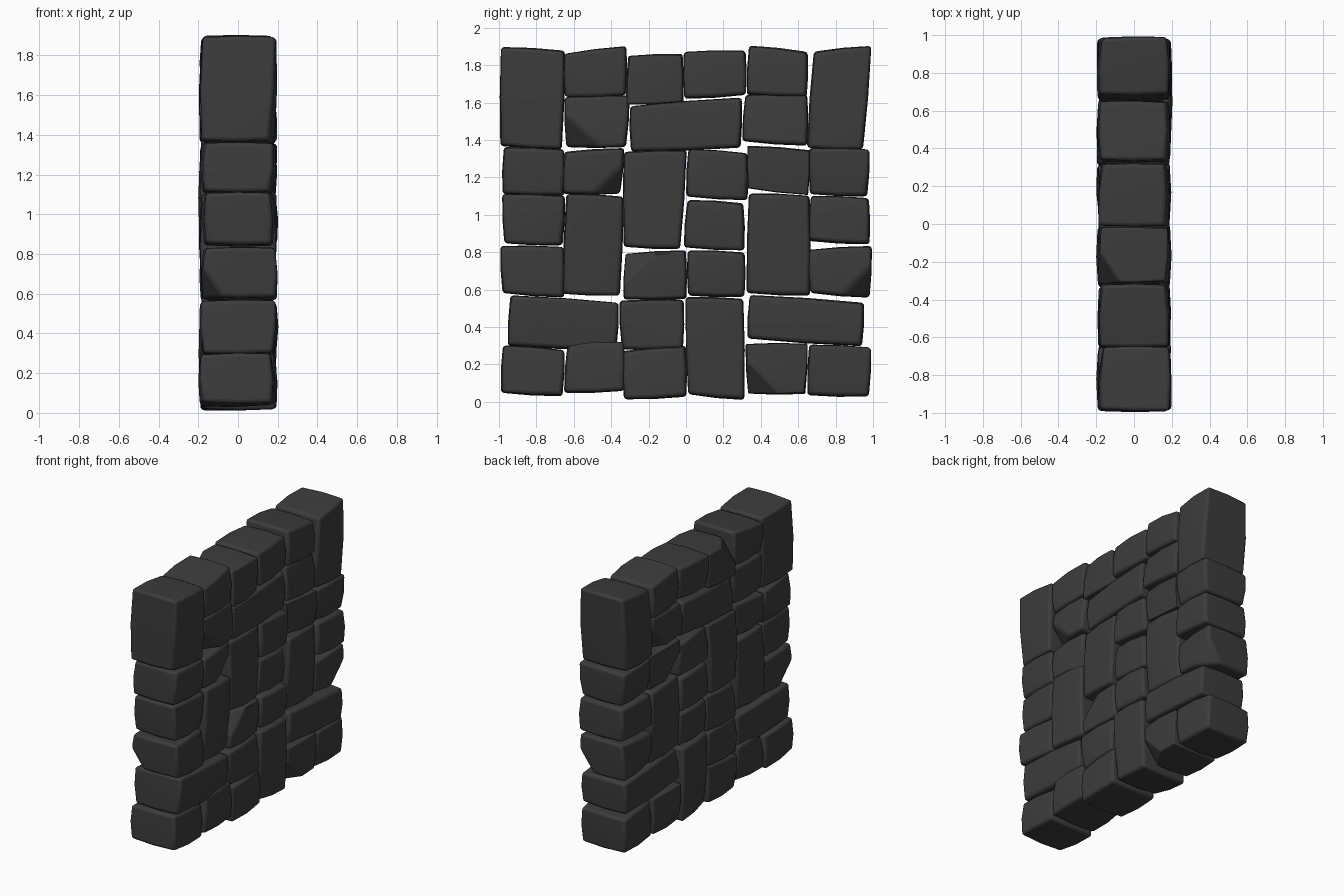
import bpy, bmesh, math, random
from mathutils import Vector

if "Cube" in bpy.data.objects:
    bpy.data.objects.remove(bpy.data.objects["Cube"], do_unlink=True)
random.seed(7)

stone_grey = bpy.data.materials.new("dark_stone_grey")
stone_grey.use_nodes = True
colour = (0.045, 0.045, 0.045, 1)
stone_grey.diffuse_color = colour
shader = next(n for n in stone_grey.node_tree.nodes if n.type == "BSDF_PRINCIPLED")
shader.inputs["Base Color"].default_value = colour
shader.inputs["Roughness"].default_value = 0.9


def block_corner(sx, sy, sz, half, slant):
    """Corner of an uneven block; slant = top rise, bottom rise, left lean, right lean in hundredths."""
    rise = (slant[0] if sz > 0 else slant[1]) * 0.01
    lean = (slant[3] if sy > 0 else slant[2]) * 0.01
    return Vector((sx * half.x + random.uniform(-0.018, 0.018),
                   sy * (half.y - abs(lean) / 2) + sz * lean / 2 + random.uniform(-0.005, 0.005),
                   sz * (half.z - abs(rise) / 2) + sy * rise / 2 + random.uniform(-0.005, 0.005)))


def make_stone(name, y0, y1, z0, z1, slant, chip=None):
    """Slightly domed block, with an optional chipped corner (sx, sy, sz)."""
    half = Vector((0.19, (y1 - y0) / 2 + 0.005, (z1 - z0) / 2 + 0.005))
    corners = {(sx, sy, sz): block_corner(sx, sy, sz, half, slant)
               for sx in (-1, 1) for sy in (-1, 1) for sz in (-1, 1)}
    bm = bmesh.new()
    bmesh.ops.create_cube(bm, size=2)
    bmesh.ops.subdivide_edges(bm, edges=bm.edges[:], cuts=1, use_grid_fill=True)
    for v in bm.verts:
        s = v.co.copy()
        inset = sum(abs(c) > 0.5 for c in s) - 1
        p = Vector((0, 0, 0))
        for key, corner in corners.items():
            p += corner * math.prod((1 + c * k) / 2 for c, k in zip(s, key))
        v.co = p - Vector((s.x * 0.009, s.y * 0.005, s.z * 0.005)) * inset
    if chip:
        normal = Vector((chip[0] / 0.14, chip[1] / 0.2, chip[2] / 0.2))
        tip = Vector([c * h for c, h in zip(chip, half)])
        cut = bmesh.ops.bisect_plane(bm, geom=bm.verts[:] + bm.edges[:] + bm.faces[:],
                                     plane_co=tip - Vector((chip[0] * 0.14, 0, 0)),
                                     plane_no=normal, clear_outer=True)
        rim = [e for e in cut["geom_cut"] if isinstance(e, bmesh.types.BMEdge)]
        bmesh.ops.contextual_create(bm, geom=rim)
    bmesh.ops.recalc_face_normals(bm, faces=bm.faces[:])
    mesh = bpy.data.meshes.new(name)
    bm.to_mesh(mesh)
    bm.free()
    mesh.materials.append(stone_grey)
    stone = bpy.data.objects.new(name, mesh)
    stone.location = (0, (y0 + y1) / 2, (z0 + z1) / 2)
    bpy.context.collection.objects.link(stone)
    bevel = stone.modifiers.new("worn_edges", "BEVEL")
    bevel.width = 0.018
    bevel.segments = 3
    bevel.limit_method = "ANGLE"
    bevel.angle_limit = math.radians(32)
    bpy.ops.object.select_all(action="DESELECT")
    stone.select_set(True)
    bpy.context.view_layer.objects.active = stone
    bpy.ops.object.shade_smooth_by_angle(angle=math.radians(35))


# Each stone: y range, z range, slants of its four sides, optional chipped corner
foundation = [
    (-.99, -.65, .03, .30, (-2, -2, 1, 1)),
    (-.65, -.33, .05, .32, (0, 1, 2, 0)),
    (-.34, 0, .01, .30, (3, 2, -1, 0)),
    (0, .31, .01, .56, (-1, -3, -1, 0)),
    (.32, .65, .04, .31, (0, 0, -1, 1), (1, -1, -1)),
    (.65, .99, .03, .31, (-2, -1, 1, 1))]
long_course = [
    (-.95, -.36, .28, .57, (-4, -2, 1, 1)),
    (-.36, -.01, .28, .55, (1, 0, -2, 1)),
    (.33, .95, .30, .57, (-4, -4, 1, 1))]
lower_course = [
    (-.99, -.65, .56, .83, (0, -2, -1, 0), (-1, -1, -1)),
    (-.33, 0, .55, .81, (2, 0, 1, 0), (1, -1, 1)),
    (.01, .31, .56, .81, (-1, -1, 0, 0)),
    (.65, .99, .56, .83, (2, -2, -1, 1), (1, 1, -1))]
upright = [
    (-.66, -.33, .57, 1.11, (-1, -1, 2, 2)),
    (.32, .66, .57, 1.11, (-1, -1, 2, 0)),
    (-.33, 0, .82, 1.35, (1, -1, 0, 3))]
middle_course = [
    (-.98, -.65, .84, 1.11, (-1, -1, -1, 1)),
    (-.01, .31, .81, 1.08, (-2, -2, 2, 0)),
    (.66, .98, .84, 1.10, (-1, -2, 1, 0))]
upper_course = [
    (-.985, -.65, 1.10, 1.36, (-1, -1, 1, 0)),
    (-.66, -.33, 1.11, 1.36, (2, 0, 1, 2), (1, 1, -1)),
    (0, .33, 1.08, 1.35, (-2, -2, 1, 0)),
    (.33, .66, 1.11, 1.37, (-2, -3, 0, 1), (-1, -1, -1)),
    (.66, .98, 1.10, 1.36, (-1, -1, 0, 1))]
bridging_course = [
    (-.65, -.30, 1.36, 1.64, (1, 0, -1, 2), (1, -1, -1)),
    (-.30, .30, 1.34, 1.63, (5, 2, -1, 1)),
    (.30, .65, 1.37, 1.64, (0, -2, 2, 0), (-1, 1, -1))]
top_course = [
    (-.65, -.32, 1.63, 1.90, (4, 1, 0, 0)),
    (-.32, -.01, 1.59, 1.86, (1, 1, 1, -1), (-1, -1, 1)),
    (-.01, .32, 1.62, 1.88, (1, 2, 0, 0)),
    (.32, .65, 1.63, 1.90, (-3, -1, 2, 0))]
end_pillar = [
    (-.99, -.65, 1.35, 1.90, (-2, -2, 0, 1)),
    (.65, .99, 1.35, 1.90, (3, -1, 3, 4))]

courses = {
    "foundation_stone": foundation, "long_course_stone": long_course,
    "lower_stone": lower_course, "upright_stone": upright, "middle_stone": middle_course,
    "upper_stone": upper_course, "bridging_stone": bridging_course,
    "top_stone": top_course, "end_pillar_stone": end_pillar}
for label, stones in courses.items():
    for i, spec in enumerate(stones, 1):
        make_stone(f"{label}_{i}", *spec)
